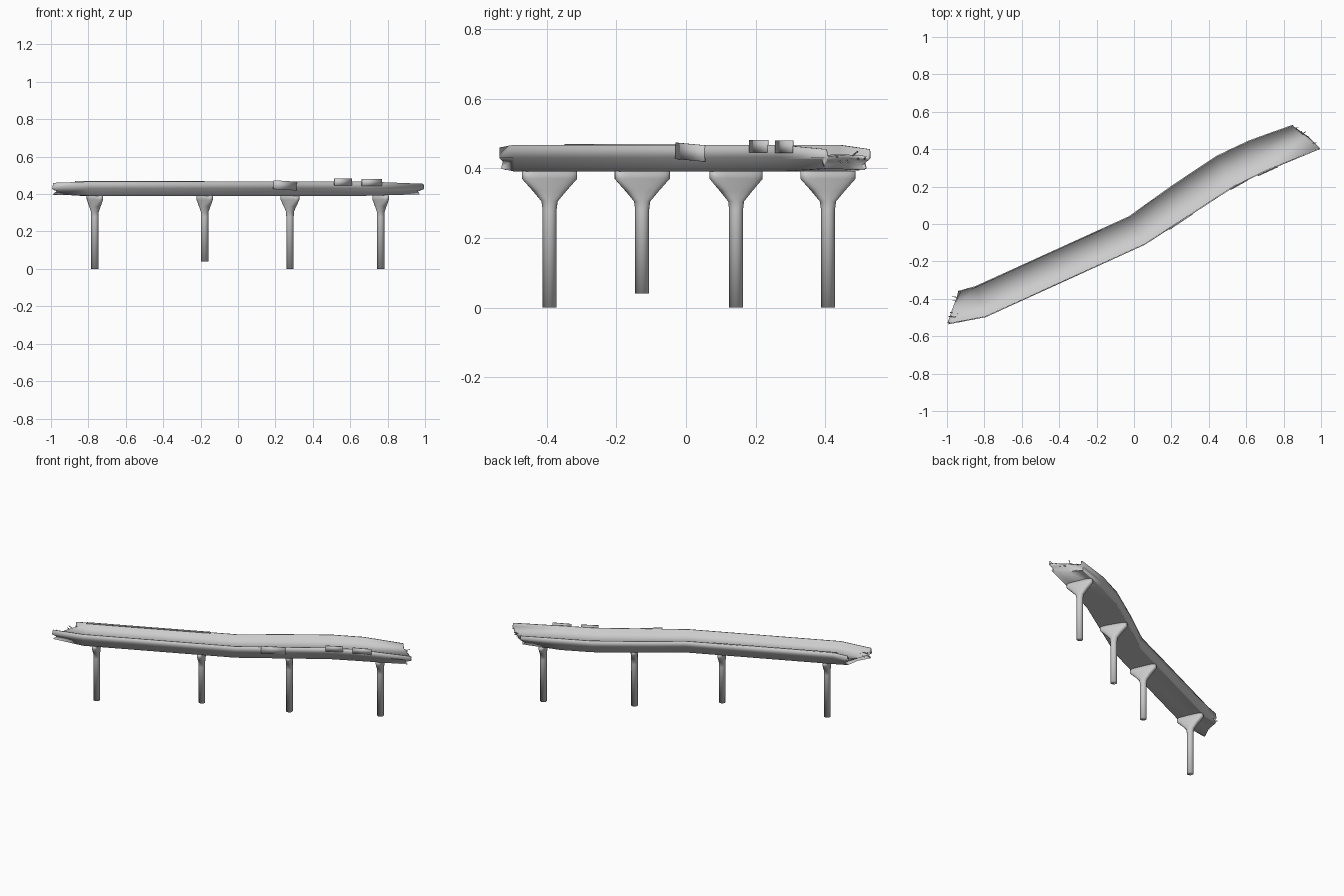
import bpy, bmesh, math, random
from mathutils import Vector, Matrix

if "Cube" in bpy.data.objects:
    bpy.data.objects.remove(bpy.data.objects["Cube"])
random.seed(4)


def finish(name, bm, angle=40):
    bmesh.ops.recalc_face_normals(bm, faces=bm.faces)
    me = bpy.data.meshes.new(name)
    bm.to_mesh(me)
    bm.free()
    ob = bpy.data.objects.new(name, me)
    bpy.context.collection.objects.link(ob)
    bpy.ops.object.select_all(action='DESELECT')
    ob.select_set(True)
    bpy.context.view_layer.objects.active = ob
    bpy.ops.object.shade_smooth_by_angle(angle=math.radians(angle))
    return ob


# Deck centre line, with a width factor at each point
path = [Vector(p) for p in [(-.966, -.447), (-.82, -.415), (.015, -.035),
                            (.25, .125), (.485, .28), (.65, .36), (.922, .466)]]
wide = [.94, 1, 1, 1.08, 1.1, 1.08, 1]

# Cross-section rows: road and parapets, overhang lip, fascia step, underside
us = [-1, -.93, -.9, 0, .9, .93, 1]
M = len(us) - 1
W = .087
ROAD = .438
top = [(u * W, .467 if abs(u) > .92 else ROAD) for u in us]
lip = [(u * W, .430 if abs(u) == 1 else .425) for u in us]
mid = [(u * W * .95, .427 if abs(u) == 1 else .41) for u in us]
low = [(u * W * .95, .391) for u in us]
rows = [top, lip, mid, low]
push = {-1: [-.005, 0, -.035, -.002], 1: [-.004, 0, -.04, -.022]}   # how far each row is torn back


def station(i):
    a = (path[i] - path[max(i - 1, 0)]).normalized()
    b = (path[min(i + 1, len(path) - 1)] - path[i]).normalized()
    t = (a + b).normalized()
    n = Vector((-t.y, t.x))
    return t, n, 1 / max(.5, n.dot(Vector((-b.y, b.x))) if b.length else 1)


bm = bmesh.new()
last = len(path) - 1
rings = []
for i, p in enumerate(path):
    t, n, k = station(i)
    k *= wide[i]
    end = -1 if i == 0 else 1 if i == last else 0
    grid = []
    for r, row in enumerate(rows):
        vs = []
        for j, (u, z) in enumerate(row):
            if not end and 0 < j < M and r in (1, 2):
                vs.append(None)
                continue
            pos = p + n * u * k
            if end:
                pos += t * end * (-.52 * u + push[end][r])
                if 1 < j < M - 1:
                    pos += t * end * random.uniform(-.02, .01)
                    z += random.uniform(-.004, .004)
                if r == 0 and j in (0, 1, M - 1, M):
                    z -= .012 if end == 1 else .007
                if r == 3:
                    z += .008
            vs.append(bm.verts.new((pos.x, pos.y, z)))
        grid.append(vs)
    rings.append(grid)


def outline(g):
    return g[0] + [g[1][M], g[2][M]] + g[3][::-1] + [g[2][0], g[1][0]]


for a, b in zip(rings, rings[1:]):
    la, lb = outline(a), outline(b)
    for j in range(len(la)):
        q = (j + 1) % len(la)
        bm.faces.new((la[j], la[q], lb[q], lb[j]))
# Torn ends
for g in (rings[0], rings[-1]):
    for r in range(3):
        for j in range(M):
            bm.faces.new((g[r][j], g[r][j + 1], g[r + 1][j + 1], g[r + 1][j]))
finish("road_deck", bm, 120)


# Pillars with flared crossheads
def pillar(name, x, y, foot, heading):
    bm = bmesh.new()
    levels = [(foot, .02, .02), (.28, .02, .02), (.305, .024, .02), (.335, .05, .02),
              (.37, .085, .02), (.393, .085, .02)]
    N = 20
    loops = []
    for z, w, d in levels:
        e = 1 if w < .03 else .6
        ring = []
        for s in range(N):
            a = math.tau * s / N
            c, q = math.cos(a), math.sin(a)
            ring.append(bm.verts.new((math.copysign(abs(c) ** e, c) * d,
                                      math.copysign(abs(q) ** e, q) * w, z)))
        loops.append(ring)
    for a, b in zip(loops, loops[1:]):
        for s in range(N):
            bm.faces.new((a[s], a[(s + 1) % N], b[(s + 1) % N], b[s]))
    bm.faces.new(loops[0])
    bm.faces.new(loops[-1])
    bm.transform(Matrix.Translation((x, y, 0)) @ Matrix.Rotation(heading, 4, 'Z'))
    finish(name, bm, 120)


for i, (x, y, foot, deg) in enumerate([(-.765, -.392, 0, 24), (-.178, -.126, .04, 24),
                                       (.278, .144, 0, 30), (.763, .408, 0, 24)]):
    pillar(f"pillar_{i + 1}", x, y, foot, math.radians(deg))


# Flat boxes running along the parapets
def panel(name, a, b, z0, z1, depth, tilt=0):
    a, b = Vector(a), Vector(b)
    d, c = b - a, (a + b) / 2
    bm = bmesh.new()
    bmesh.ops.create_cube(bm, size=1)
    bm.transform(Matrix.Translation((c.x, c.y, (z0 + z1) / 2))
                 @ Matrix.Rotation(math.atan2(d.y, d.x), 4, 'Z')
                 @ Matrix.Rotation(math.radians(tilt), 4, 'Y')
                 @ Matrix.Diagonal((d.length, depth, z1 - z0, 1)))
    finish(name, bm, 120)


panel("sign_large", (.19, -.028), (.312, .054), .423, .470, .006, 3)
panel("sign_middle", (.515, .184), (.607, .235), .446, .482, .006)
panel("sign_right", (.662, .258), (.768, .306), .444, .480, .006)
panel("far_coping", (-.87, -.347), (-.18, -.032), .462, .470, .006)


# Bent reinforcing bars sticking out of the torn ends
def rebar(name, p, direction):
    cu = bpy.data.curves.new(name, 'CURVE')
    cu.dimensions = '3D'
    cu.bevel_depth = .0022
    cu.bevel_resolution = 1
    sp = cu.splines.new('POLY')
    sp.points.add(3)
    p = Vector(p)
    d = Vector(direction)
    for pt in sp.points:
        pt.co = (*p, 1)
        p = p + d * .018 + Vector([random.uniform(-.004, .004) for _ in range(3)])
    ob = bpy.data.objects.new(name, cu)
    bpy.context.collection.objects.link(ob)


for i, f in enumerate((.08, .25, .42, .6, .78, .92)):
    x, y = .835 + .11 * f, .507 - .09 * f
    rebar(f"right_rebar_{i}", (x, y, random.uniform(.425, .435)), (.7, .25, random.uniform(-.2, .3)))
for i, f in enumerate((.1, .3, .8, .9)):
    rebar(f"left_rebar_{i}", (-.925 - .02 * f, -.375 - .13 * f, random.uniform(.42, .435)),
          (-.85, -.05, random.uniform(-.2, .2)))
